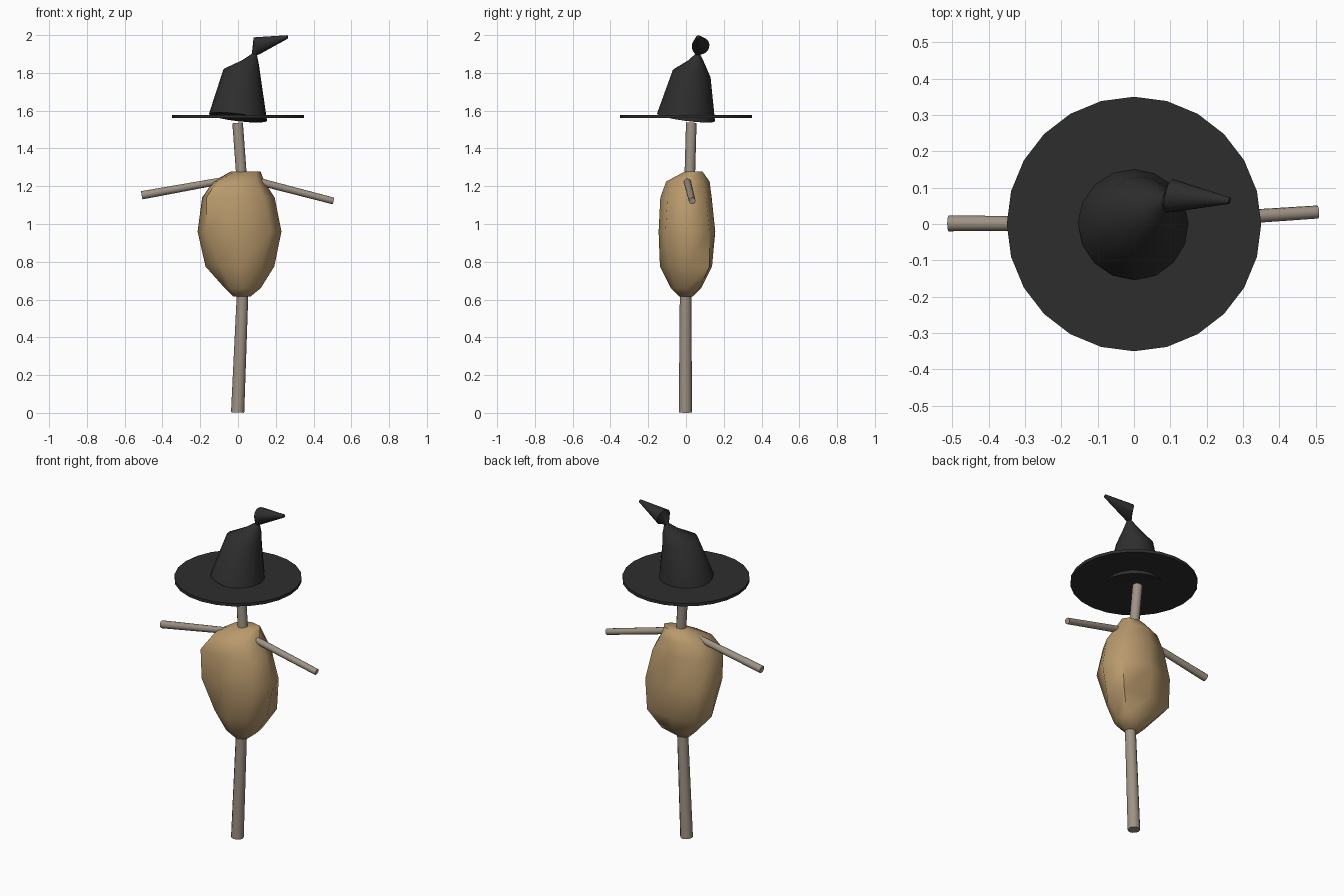
import bpy, bmesh, math
from mathutils import Vector

cube = bpy.data.objects.get("Cube")
if cube:
    bpy.data.objects.remove(cube, do_unlink=True)


def material(name, rgb):
    m = bpy.data.materials.new(name)
    m.use_nodes = True
    m.diffuse_color = (*rgb, 1)
    bsdf = m.node_tree.nodes["Principled BSDF"]
    bsdf.inputs["Base Color"].default_value = (*rgb, 1)
    bsdf.inputs["Roughness"].default_value = 0.9
    return m


WOOD = material("weathered wood", (0.34, 0.29, 0.23))
BURLAP = material("burlap", (0.48, 0.32, 0.15))
FELT = material("black felt", (0.027, 0.027, 0.027))


def loft(name, rings, mat, angle):
    """Skin a list of equal-sized point rings and cap both ends."""
    bm = bmesh.new()
    loops = [[bm.verts.new(p) for p in ring] for ring in rings]
    for a, b in zip(loops, loops[1:]):
        n = len(a)
        for i in range(n):
            j = (i + 1) % n
            bm.faces.new((a[i], a[j], b[j], b[i]))
    bm.faces.new(loops[0][::-1])
    bm.faces.new(loops[-1])
    bmesh.ops.recalc_face_normals(bm, faces=bm.faces[:])
    mesh = bpy.data.meshes.new(name)
    bm.to_mesh(mesh)
    bm.free()
    mesh.materials.append(mat)
    ob = bpy.data.objects.new(name, mesh)
    bpy.context.collection.objects.link(ob)
    bpy.ops.object.select_all(action="DESELECT")
    ob.select_set(True)
    bpy.context.view_layer.objects.active = ob
    bpy.ops.object.shade_smooth_by_angle(angle=math.radians(angle))
    return ob


def circle(center, normal, radius, sides):
    """Circle of points facing along the normal."""
    turn = Vector((0, 0, 1)).rotation_difference(Vector(normal))
    step = math.tau / sides
    return [Vector(center) + turn @ Vector((radius * math.cos(i * step),
            radius * math.sin(i * step), 0)) for i in range(sides)]


def stick(name, start, end, r_start, r_end):
    axis = Vector(end) - Vector(start)
    return loft(name, [circle(start, axis, r_start, 12),
                       circle(end, axis, r_end, 12)], WOOD, 40)


# Wooden sticks
stick("post", (-0.002, -0.003, 0.002), (0.027, -0.002, 0.70), 0.035, 0.03)
stick("neck_stick", (0.024, 0.018, 1.18), (-0.002, 0.028, 1.535), 0.028, 0.028)
stick("left_arm", (0.05, 0.003, 1.24), (0.505, 0.033, 1.122), 0.02, 0.018)
stick("right_arm", (-0.05, 0.0, 1.235), (-0.51, 0.002, 1.152), 0.018, 0.022)

# Lumpy sack: height, centre x/y, half widths, then how far each corner bulges
# (left back, right back, right front, left front)
SACK = [
    (0.615, 0.020, 0.00, 0.045, 0.035, 0.7, 0.7, 0.7, 0.7),
    (0.660, 0.025, 0.00, 0.095, 0.080, 0.9, 0.8, 0.7, 0.7),
    (0.775, 0.010, 0.00, 0.182, 0.138, 0.9, 0.87, 0.6, 0.62),
    (0.960, 0.008, 0.005, 0.222, 0.150, 0.8, 0.75, 0.78, 0.76),
    (1.140, 0.002, 0.00, 0.192, 0.136, 0.77, 0.7, 0.88, 0.72),
    (1.225, 0.004, 0.01, 0.135, 0.115, 0.75, 0.7, 0.85, 0.7),
    (1.277, 0.040, 0.04, 0.080, 0.048, 0.7, 0.7, 0.7, 0.7),
]


def sack_ring(z, cx, cy, rx, ry, *corners):
    points = []
    for i in range(8):
        a = i * math.pi / 4
        k = corners[i // 2] * math.sqrt(2) if i % 2 else 1
        points.append((cx + rx * k * math.cos(a), cy + ry * k * math.sin(a), z))
    return points


loft("sack_body", [sack_ring(*row) for row in SACK], BURLAP, 60)

# Hat brim: thin disc
UP = (0, 0, 1)
loft("hat_brim", [circle((0, 0, 1.56), UP, 0.35, 24),
                  circle((0, 0, 1.578), UP, 0.35, 24)], FELT, 40)

# Hat crown: tilted cone, pinched, then a bent tip pointing sideways
CROWN = [
    ((0, 0, 1.564), (0.12, 0.13, 1), 0.155),
    ((0.022, 0.03, 1.795), (0.25, 0.2, 1), 0.102),
    ((0.066, 0.055, 1.855), (0.25, 0.2, 1), 0.046),
    ((0.087, 0.062, 1.898), (0.3, 0.1, 1), 0.014),
    ((0.098, 0.077, 1.943), (0.95, -0.2, 0.28), 0.048),
    ((0.263, 0.064, 1.991), (0.95, -0.2, 0.28), 0.009),
]
loft("hat_crown", [circle(c, n, r, 16) for c, n, r in CROWN], FELT, 50)
